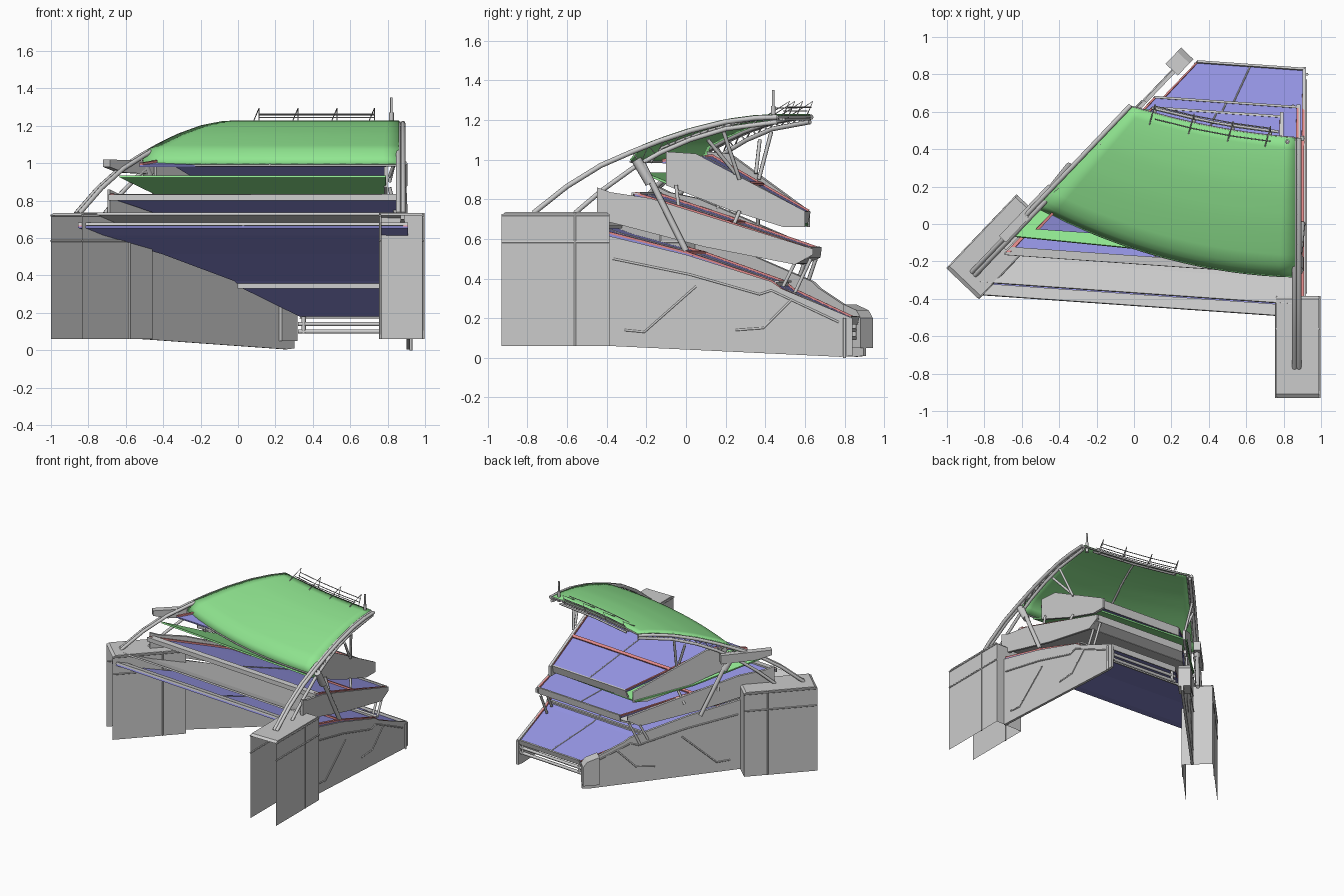
import bpy, bmesh, math
from mathutils import Vector

if "Cube" in bpy.data.objects:
    bpy.data.objects.remove(bpy.data.objects["Cube"])

def material(name, col):
    m = bpy.data.materials.new(name)
    m.diffuse_color = (*col, 1)
    m.use_nodes = True
    m.node_tree.nodes["Principled BSDF"].inputs["Base Color"].default_value = m.diffuse_color
    return m

BLUE = material("seat_blue", (0.29, 0.29, 0.75))
GREEN = material("roof_green", (0.28, 0.79, 0.28))
RED = material("aisle_red", (0.75, 0.25, 0.25))

def mesh(name, verts, faces, mat=None, thick=0, smooth=False):
    me = bpy.data.meshes.new(name)
    me.from_pydata([tuple(v) for v in verts], [], faces)
    bm = bmesh.new()
    bm.from_mesh(me)
    bmesh.ops.recalc_face_normals(bm, faces=bm.faces)
    bm.to_mesh(me)
    bm.free()
    ob = bpy.data.objects.new(name, me)
    bpy.context.collection.objects.link(ob)
    if mat:
        me.materials.append(mat)
    if thick:
        s = ob.modifiers.new("thickness", 'SOLIDIFY')
        s.thickness, s.offset = thick, 0
    if smooth:
        bpy.context.view_layer.objects.active = ob
        ob.select_set(True)
        bpy.ops.object.shade_smooth_by_angle()
        ob.select_set(False)
    return ob

def tubes(name, paths, r, mat=None, res=1):
    # several bars joined into one mesh
    cu = bpy.data.curves.new(name, 'CURVE')
    cu.dimensions, cu.bevel_depth, cu.bevel_resolution, cu.use_fill_caps = '3D', r, res, True
    for path in paths:
        sp = cu.splines.new('POLY')
        sp.points.add(len(path) - 1)
        for p, co in zip(sp.points, path):
            p.co = (*co, 1)
    tmp = bpy.data.objects.new(name + "_curve", cu)
    me = bpy.data.meshes.new_from_object(tmp)
    bpy.data.objects.remove(tmp)
    me.name = name
    ob = bpy.data.objects.new(name, me)
    bpy.context.collection.objects.link(ob)
    if mat:
        me.materials.append(mat)
    return ob

# side frame: o = outward, a = along the end wall from its back
DX, DY = 0.69, 0.724
def loc(side, o, a, z):
    if side == "right":
        return Vector((0.99 + o, -0.93 + a, z))
    return Vector((-1 - DY * o + DX * a, -0.24 + DX * o + DY * a, z))

def panel(name, side, poly, o0, o1, skip=()):
    n = len(poly)
    v = [loc(side, o, a, z) for o in (o0, o1) for a, z in poly]
    f = [tuple(range(n)), tuple(range(n, 2 * n))]
    f += [(i, (i + 1) % n, (i + 1) % n + n, i + n) for i in range(n) if i not in skip]
    return mesh(f"{name}_{side}", v, f)

# seating rows: lofted from the right edge to the skewed left edge
def row(yr, z, t, xr, k, m):
    xl = (k + 0.958 * (yr + m * xr)) / (1 + 0.958 * m)
    x = xr + (xl - xr) * t
    return Vector((x, yr + m * (xr - x), z))

LOWER, MID, UPPER = (0.91, -0.494, 0.07), (0.88, -0.54, 0.07), (0.79, -0.5, 0.07)
GREEN_SHEET = (0.79, -0.6, 0.1)

def sheet(name, prof, tier, mat=None, thick=0.012, t0=0, t1=1, dz=0):
    v = [row(y, z + dz, t, *tier) for t in (t0, t1) for y, z in prof]
    n = len(prof)
    return mesh(name, v, [(i, i + 1, i + 1 + n, i + n) for i in range(n - 1)], mat, thick)

# tier plates
low = [(-0.5, 0.66), (-0.39, 0.62), (0, 0.52), (0.43, 0.375), (0.48, 0.335), (0.82, 0.185)]
mid = [(-0.26, 0.82), (0.1, 0.71), (0.62, 0.54)]
upp = [(-0.12, 0.985), (0.05, 1.01), (0.57, 0.73)]
for name, prof, tier in (("lower", low, LOWER), ("middle", mid, MID), ("upper", upp, UPPER)):
    sheet(name + "_seating", prof, tier, BLUE)
    for i, (t0, t1) in enumerate(((0.0, 0.015), (0.985, 1.0))):
        sheet(f"{name}_end_aisle_{i}", prof, tier, RED, 0.015, t0, t1, 0.01)
    tubes(name + "_stair_line", [[row(y, z + 0.008, 0.5, *tier) for y, z in prof]], 0.004)
sheet("lower_cross_aisle", [(-0.01, 0.535), (0.01, 0.53)], LOWER, RED)
sheet("middle_cross_aisle", [(0.2, 0.69), (0.22, 0.684)], MID, RED)
sheet("upper_cross_aisle", [(0.31, 0.885), (0.33, 0.874)], UPPER, RED)

# grey decks, undersides and parapets
sheet("lower_back_deck", [(-0.5, 0.675), (-0.44, 0.66)], LOWER, None, 0.015)
sheet("lower_walkway_wall", [(0.45, 0.33), (0.45, 0.385), (0.47, 0.385)], LOWER)
sheet("lower_front_wall", [(0.82, 0.17), (0.83, 0.21)], LOWER)
sheet("middle_back_wall", [(-0.27, 0.80), (-0.27, 0.83), (-0.23, 0.83)], MID)
sheet("middle_underside", [(-0.43, 0.73), (-0.3, 0.68), (0.1, 0.57), (0.55, 0.48)], MID)
sheet("middle_front_wall", [(0.55, 0.48), (0.62, 0.51), (0.625, 0.56)], MID)
sheet("upper_underside", [(-0.21, 0.93), (0.2, 0.76), (0.54, 0.67)], GREEN_SHEET, GREEN, t1=0.98)
sheet("upper_front_wall", [(0.56, 0.68), (0.575, 0.74)], UPPER)

# pitch-side bench rails
tubes("bench_rails", [[row(0.81, z, t, *LOWER) for t in (0.0, 1.0)] for z in (0.1, 0.14)]
      + [[row(0.81, z, t, *LOWER) for z in (0.09, 0.18)] for t in (0.05, 0.95)], 0.012)

# arch heights along the side
ARCH = [(0.16, 0.73), (0.33, 0.865), (0.5, 0.97), (0.66, 1.04), (0.8, 1.095),
        (0.95, 1.145), (1.13, 1.19), (1.28, 1.21), (1.39, 1.214)]
CHORD = [(0.37, 0.73), (0.5, 0.84), (0.66, 0.955), (0.8, 1.035), (0.95, 1.1), (1.13, 1.155), (1.39, 1.19)]
def height(a, tab):
    for (a0, z0), (a1, z1) in zip(tab, tab[1:]):
        if a <= a1:
            return z0 + (z1 - z0) * (a - a0) / (a1 - a0)
    return tab[-1][1]

def arch_pt(side, a, z, o=-0.12):
    return loc(side, o, a - (0.08 if side == "left" else 0), z)

for side in ("right", "left"):
    P = lambda a, z, o=-0.12: arch_pt(side, a, z, o)
    right = side == "right"
    sh = 0 if right else -0.19
    # pillar block, open below and at the back, with trims
    panel("pillar", side, [(0, 0.06), (0, 0.72), (0.02, 0.735), (0.53, 0.735), (0.545, 0.72), (0.545, 0.06)],
          0, -0.23, skip=(0, 5))
    trims = [[loc(side, o, 0, z), loc(side, o, 0.545, z)] for o in (0, -0.23) for z in (0.585, 0.72)]
    trims += [[loc(side, o, 0.37, 0.06), loc(side, o, 0.37, 0.735)] for o in (0, -0.23)]
    tubes("pillar_trims_" + side, trims, 0.006)
    # side wall with ribs
    wo = -0.07 if right else -0.14
    end = 1.77 if right else 1.72
    panel("side_wall", side, [(0.54, 0.06), (0.54, 0.615), (0.93, 0.52), (1.36, 0.385), (1.41, 0.35),
                              (end, 0.2), (end, 0.01), (end - 0.06, 0.005)], wo, wo - 0.02)
    tubes("side_wall_ribs_" + side, [[loc(side, wo, a, z) for a, z in q] for q in (
        [(0.56, 0.5), (0.95, 0.42), (1.3, 0.32), (1.36, 0.34), (1.7, 0.18)],
        [(0.62, 0.14), (0.72, 0.13), (0.98, 0.36)], [(1.18, 0.14), (1.32, 0.15), (1.46, 0.29)])], 0.006)
    # ends of the middle and upper tiers
    mo = -0.1 if right else -0.14
    panel("middle_tier_end", side, [(a + sh, z) for a, z in (
        (0.48, 0.70), (0.48, 0.86), (0.55, 0.835), (0.75, 0.805), (1.57, 0.55), (1.57, 0.52),
        (1.48, 0.47), (1.02, 0.56), (0.6, 0.67))], mo, mo - 0.02)
    uo = -0.19 if right else -0.15
    panel("upper_tier_end", side, [(a + sh, z) for a, z in (
        (0.83, 0.87), (0.83, 1.04), (0.98, 1.03), (1.53, 0.74), (1.53, 0.66), (1.42, 0.66), (1.15, 0.745))],
          uo, uo - 0.02)
    # arch: two chords and web
    tubes("arch_" + side, [[P(a, z, o) for a, z in ARCH] for o in (-0.108, -0.132)], 0.013, None, 2)
    tubes("arch_lower_chord_" + side, [[P(a, z) for a, z in CHORD]], 0.012, None, 2)
    web = [P(0.66 + i * 0.04, height(0.66 + i * 0.04, CHORD if i % 2 else ARCH)) for i in range(19)]
    tubes("arch_web_" + side, [web], 0.005)
    # props holding the arch and tiers
    Q = lambda a, z, o=-0.14: loc(side, o, a + sh, z)
    tubes("arch_prop_" + side, [[P(0.71, 0.98, -0.11), P(0.93, 0.54, -0.09)]], 0.016, None, 2)
    tubes("arch_prop_head_" + side, [[P(0.68, 1.0, -0.11), P(0.75, 0.88, -0.11)]], 0.026, None, 2)
    tubes("tier_props_" + side, [[P(1.12, 1.14), Q(1.2, 0.9, -0.18)], [P(1.04, 1.10), Q(1.18, 0.93, -0.18)],
                                 [Q(0.9, 0.7), Q(0.88, 0.87, -0.18)], [Q(1.15, 0.62), Q(1.2, 0.74, -0.18)],
                                 [Q(1.48, 0.33), Q(1.56, 0.5)], [Q(1.42, 0.36), Q(1.48, 0.48)]], 0.01)

# rounded nose block at the front of the left wall
panel("wall_end_cap", "left", [(1.6, 0.05), (1.6, 0.27), (1.69, 0.24), (1.72, 0.2), (1.72, 0.05)], -0.09, -0.18)

# rear beam of the upper tier beyond the left arch
panel("upper_rear_beam", "left", [(0.32, 0.98), (0.32, 1.02), (0.7, 1.01), (0.7, 0.94), (0.43, 0.95)], -0.08, -0.13)

# roof: ruled between both arches with bowed edges
def roof(u, v, dz=0.01):
    a = 0.65 + 0.74 * u
    z = height(a, ARCH) + dz - 0.05 * max(0, 1 - u / 0.08)
    p = arch_pt("right", a, z, -0.13).lerp(arch_pt("left", a, z), v)
    p.y -= 4 * v * (1 - v) * (0.085 * (1 - u) + 0.025 * u)
    return p
U, V = [0, 0.04, 0.08] + [0.08 + 0.92 * i / 12 for i in range(1, 13)], [i / 16 for i in range(17)]
nv = len(V)
mesh("roof", [roof(u, v) for u in U for v in V],
     [(i * nv + j, i * nv + j + 1, (i + 1) * nv + j + 1, (i + 1) * nv + j)
      for i in range(len(U) - 1) for j in range(nv - 1)], GREEN, 0.01, True)
tubes("roof_edges", [[roof(u, v, 0.003) for v in V] for u in (0, 1)], 0.006)
tubes("roof_seam", [[roof(u, 0.5, 0) for u in U]], 0.008)

# floodlight rails and gantry on the front roof edge
rv = [0.15, 0.38, 0.62, 0.86]
def rail(v, dy, dz, dx=0):
    return roof(1, v) + Vector((dx, dy, dz))
tubes("floodlight_rails", [[rail(v, dy, dz) for v in rv] for dy, dz in ((0.02, 0.02), (0.04, 0.04), (-0.03, 0.035))]
      + [[rail(v, -0.06, 0, -0.03), rail(v, 0.05, 0.07), rail(v, 0.02, 0)] for v in rv], 0.003)
tubes("lighting_gantry", [[rail(v, dy, -0.02) for v in (0.1, 0.5, 0.88)] for dy in (-0.01, 0.025)]
      + [[rail(v, -0.01, -0.02), rail(v, 0.025, -0.02)] for v in rv], 0.008)

# mast
tubes("mast", [[(0.82, 0.44, 1.2), (0.82, 0.44, 1.35)]], 0.007)
tubes("mast_base", [[(0.82, 0.44, 1.19), (0.82, 0.44, 1.27)]], 0.013)
# ground rod at the right wall
tubes("ground_rod", [[(0.925, 0.8, 0.0), (0.925, 0.8, 0.2)]], 0.008)
